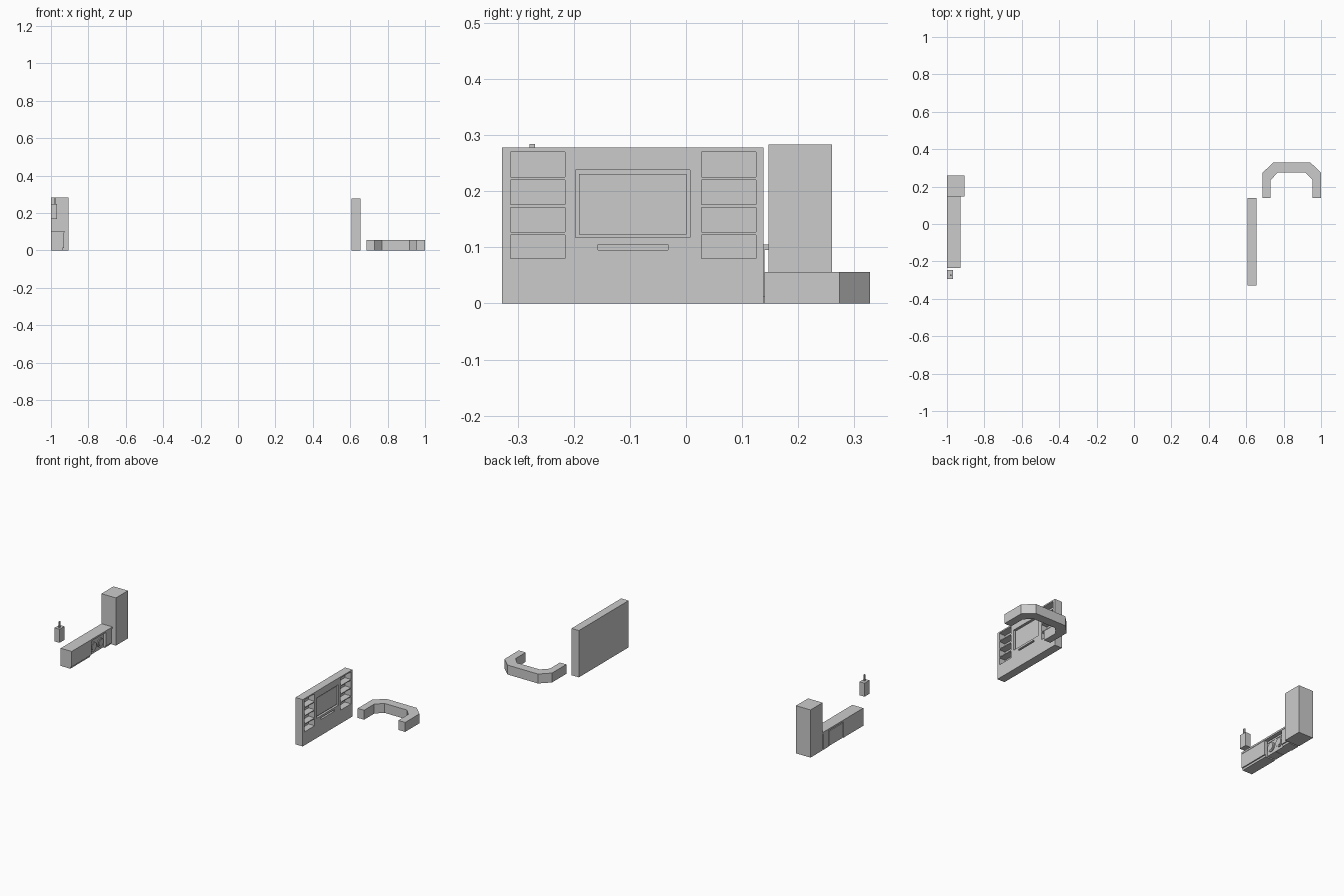
import bpy, bmesh
from mathutils import Matrix

if "Cube" in bpy.data.objects:
    bpy.data.objects.remove(bpy.data.objects["Cube"])


def make_obj(name, bm):
    bmesh.ops.recalc_face_normals(bm, faces=bm.faces)
    me = bpy.data.meshes.new(name)
    bm.to_mesh(me)
    bm.free()
    ob = bpy.data.objects.new(name, me)
    bpy.context.collection.objects.link(ob)
    return ob


def add_box(bm, x, y, z):
    m = Matrix.Translation(((x[0] + x[1]) / 2, (y[0] + y[1]) / 2, (z[0] + z[1]) / 2))
    m = m @ Matrix.Diagonal((x[1] - x[0], y[1] - y[0], z[1] - z[0], 1))
    bmesh.ops.create_cube(bm, size=1, matrix=m)


def boxes(name, *dims):
    bm = bmesh.new()
    for d in dims:
        add_box(bm, *d)
    return make_obj(name, bm)


def prism(name, pts, z0, z1):
    bm = bmesh.new()
    f = bm.faces.new([bm.verts.new((x, y, z0)) for x, y in pts])
    r = bmesh.ops.extrude_face_region(bm, geom=[f])
    vs = [v for v in r["geom"] if isinstance(v, bmesh.types.BMVert)]
    bmesh.ops.translate(bm, verts=vs, vec=(0, 0, z1 - z0))
    return make_obj(name, bm)


def disc(name, x0, x1, y, z, r):
    bm = bmesh.new()
    m = Matrix.Translation(((x0 + x1) / 2, y, z)) @ Matrix.Rotation(1.5708, 4, "Y")
    bmesh.ops.create_cone(bm, cap_ends=True, segments=24, radius1=r, radius2=r,
                          depth=x1 - x0, matrix=m)
    return make_obj(name, bm)


def carve(ob, cutter):
    mod = ob.modifiers.new("carve", "BOOLEAN")
    mod.object = cutter
    mod.solver = "EXACT"
    cutter.hide_render = True
    bpy.context.view_layer.objects.active = ob
    bpy.ops.object.modifier_apply(modifier=mod.name)
    bpy.data.objects.remove(cutter)


# Media wall with shelf niches, screen recess and slot
wall = boxes("media_wall", ((0.607, 0.655), (-0.328, 0.138), (0, 0.278)))
cuts = []
for y in ((-0.313, -0.216), (0.028, 0.125)):
    for z in ((0.08, 0.122), (0.127, 0.171), (0.176, 0.22), (0.225, 0.27)):
        cuts.append(((0.615, 0.67), y, z))
cuts.append(((0.642, 0.67), (-0.197, 0.007), (0.117, 0.238)))
cuts.append(((0.635, 0.67), (-0.157, -0.032), (0.095, 0.105)))
carve(wall, boxes("niche_cutter", *cuts))
boxes("screen", ((0.641, 0.648), (-0.191, 0.001), (0.123, 0.231)))

# U-shaped bench with cut corners
outer = [(0.688, 0.14), (0.688, 0.274), (0.743, 0.328), (0.944, 0.328),
         (1.0, 0.274), (1.0, 0.14)]
inner = [(0.955, 0.14), (0.955, 0.235), (0.917, 0.275), (0.769, 0.275),
         (0.73, 0.235), (0.73, 0.14)]
prism("bench", outer + inner, 0, 0.056)

# Tall cabinet
boxes("tall_cabinet", ((-1, -0.905), (0.147, 0.26), (0, 0.283)))

# Low counter: top, cabinets with toe kick
boxes("counter_top", ((-1, -0.928), (-0.235, 0.147), (0.095, 0.105)))
for name, y in (("left_cabinet", (-0.235, -0.048)), ("right_cabinet", (0.09, 0.14))):
    boxes(name, ((-1, -0.93), y, (0.012, 0.095)))
    boxes(name + "_toe_kick", ((-1, -0.937), y, (0, 0.012)))

# Two front-loading machines with round doors
for i, y in enumerate((-0.011, 0.055)):
    n = f"washer_{i + 1}"
    boxes(n, ((-1, -0.945), (y - 0.032, y + 0.032), (0.003, 0.09)))
    disc(n + "_door_ring", -0.946, -0.94, y, 0.044, 0.027)
    disc(n + "_door_glass", -0.941, -0.937, y, 0.044, 0.019)
    boxes(n + "_panel", ((-0.946, -0.943), (y - 0.03, y + 0.03), (0.077, 0.088)))

# Wall boiler with flue pipe
boxes("boiler", ((-1, -0.967), (-0.293, -0.247), (0.168, 0.248)))
boxes("flue_pipe", ((-0.985, -0.976), (-0.279, -0.269), (0.24, 0.284)))
